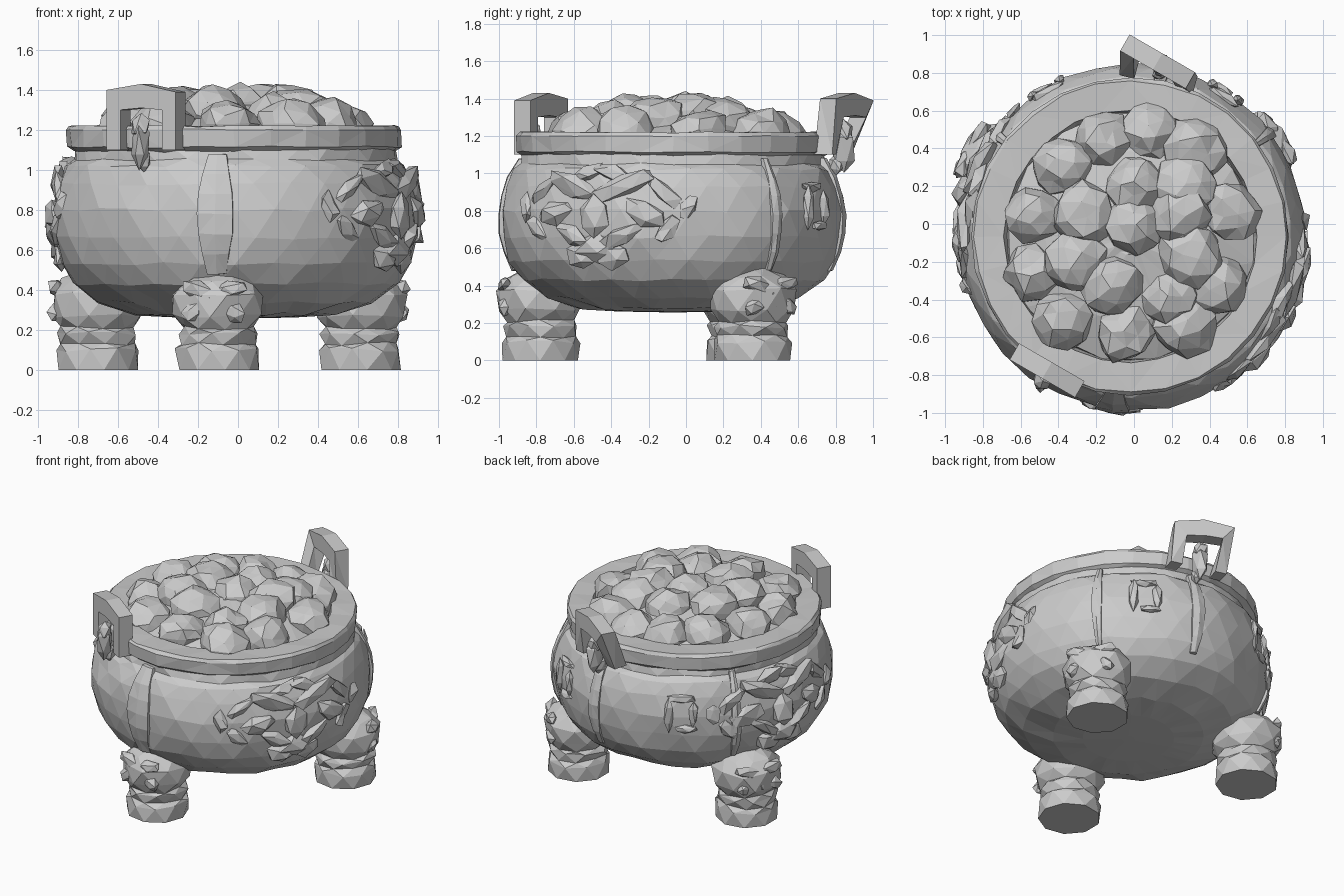
import bpy, bmesh, math, random
from mathutils import Matrix, Vector

random.seed(4)
if "Cube" in bpy.data.objects:
    bpy.data.objects.remove(bpy.data.objects["Cube"])

stone_grey = bpy.data.materials.new("stone_grey")
stone_grey.use_nodes = True
GREY = (0.6, 0.6, 0.6, 1)
stone_grey.diffuse_color = GREY
stone_grey.node_tree.nodes["Principled BSDF"].inputs["Base Color"].default_value = GREY

CX, CY = -0.01, -0.07
BODY = [(0.257, 0.04), (0.262, 0.3), (0.28, 0.5), (0.34, 0.69), (0.43, 0.81), (0.53, 0.875), (0.66, 0.91),
        (0.8, 0.918), (0.93, 0.89), (1.02, 0.85), (1.05, 0.815), (1.12, 0.80)]


def wobble(amount):
    return Vector([random.uniform(-amount, amount) for _ in range(3)])


def finish(bm, name, jitter=0.0, floor=-1.0):
    """Roughen above the floor, triangulate and turn a bmesh into a flat shaded object."""
    for v in bm.verts:
        if v.co.z > floor:
            v.co += wobble(jitter)
    bmesh.ops.triangulate(bm, faces=bm.faces, quad_method='SHORT_EDGE')
    bmesh.ops.recalc_face_normals(bm, faces=bm.faces)
    mesh = bpy.data.meshes.new(name)
    bm.to_mesh(mesh)
    bm.free()
    mesh.materials.append(stone_grey)
    obj = bpy.data.objects.new(name, mesh)
    bpy.context.collection.objects.link(obj)


def lathe(bm, profile, segments, x, y, closed=False):
    """Spin (z, radius) pairs around a vertical axis; cap the ends unless closed."""
    rings = []
    for i, (z, r) in enumerate(profile):
        turn = 0 if closed else 0.5 * (i % 2)
        angles = [math.tau * (k + turn) / segments for k in range(segments)]
        rings.append([bm.verts.new((x + r * math.cos(a), y + r * math.sin(a), z)) for a in angles])
    pairs = list(zip(rings, rings[1:]))
    if closed:
        pairs.append((rings[-1], rings[0]))
    else:
        bm.faces.new(rings[0])
        bm.faces.new(rings[-1])
    for i, (a, b) in enumerate(pairs):
        for k in range(segments):
            n = (k + 1) % segments
            if closed:
                bm.faces.new((a[k], a[n], b[n], b[k]))
            elif i % 2:
                bm.faces.new((a[k], a[n], b[n]))
                bm.faces.new((a[k], b[n], b[k]))
            else:
                bm.faces.new((a[k], a[n], b[k]))
                bm.faces.new((a[n], b[n], b[k]))


def body_radius(z):
    for (z0, r0), (z1, r1) in zip(BODY, BODY[1:]):
        if z <= z1:
            return r0 + (r1 - r0) * (z - z0) / (z1 - z0)
    return BODY[-1][1]


def on_body(angle, z, out=0.0):
    r = body_radius(z) + out
    a = math.radians(angle)
    return Vector((CX + r * math.cos(a), CY + r * math.sin(a), z))


def chunk(bm, place, size, roll=0.0, turn=0.0, detail=1):
    """Add a faceted lump; turn points its local y outwards, roll spins it in the wall."""
    matrix = (Matrix.Translation(place) @ Matrix.Rotation(math.radians(turn - 90), 4, 'Z')
              @ Matrix.Rotation(math.radians(roll), 4, 'Y') @ Matrix.Diagonal((*size, 1)))
    bmesh.ops.create_icosphere(bm, subdivisions=detail, radius=1, matrix=matrix)


# Rounded bowl
bm = bmesh.new()
lathe(bm, BODY, 30, CX, CY)
finish(bm, "bowl", 0.009, 0.27)

# Flat rim ring
bm = bmesh.new()
lathe(bm, [(1.09, 0.8), (1.115, 0.835), (1.2, 0.84), (1.22, 0.825), (1.22, 0.67), (1.09, 0.65)],
      28, -0.02, -0.065, closed=True)
finish(bm, "rim", 0.005)

# Bed under the pile
bm = bmesh.new()
lathe(bm, [(1.05, 0.66), (1.17, 0.66), (1.26, 0.45), (1.32, 0.1)], 16, -0.02, -0.07)
finish(bm, "pile_bed", 0.01)

# Domed pile of rocks, lower towards the rim
ROCKS = [(-.37, .31), (-.16, .44), (.08, .49), (.32, .39), (0, .2), (.27, .2), (-.52, .05),
         (-.26, .05), (0, -.01), (.24, .05), (.5, .07), (.29, -.16), (-.54, -.26), (-.3, -.2),
         (-.12, -.32), (-.37, -.51), (.19, -.4), (-.05, -.57), (.27, -.53), (.45, -.32)]
bm = bmesh.new()
for x, y in ROCKS:
    height = 1.295 - 0.3 * (x * x + (y + 0.07) ** 2) + random.uniform(-0.015, 0.02)
    s = random.uniform(0.155, 0.18)
    chunk(bm, (x, y, height), (s, s * random.uniform(0.9, 1.1), s * 0.85),
          random.uniform(-25, 25), random.uniform(0, 360), 2)
finish(bm, "rock_pile", 0.018)

# Three stumpy legs with a beast face on each knee
LEG = [(0, 0.205), (0.1, 0.21), (0.13, 0.185), (0.18, 0.2), (0.21, 0.185),
       (0.27, 0.225), (0.38, 0.23), (0.45, 0.17), (0.49, 0.08)]
LEGS = {"front_leg": (-0.1, -0.78), "left_leg": (0.61, 0.355), "right_leg": (-0.705, 0.31)}
for name, (x, y) in LEGS.items():
    bm = bmesh.new()
    lathe(bm, LEG, 9, x, y)
    finish(bm, name, 0.01, 0.01)
    bm = bmesh.new()
    out = Vector((x - CX, y - CY, 0)).normalized()
    side = Vector((-out.y, out.x, 0))
    turn = math.degrees(math.atan2(out.y, out.x))
    centre = Vector((x, y, 0)) + out * 0.175
    for s in (-1, 1):
        chunk(bm, centre + side * s * 0.08 + Vector((0, 0, 0.4)), (0.1, 0.045, 0.045), s * 14, turn)
        chunk(bm, centre + side * s * 0.1 + Vector((0, 0, 0.29)), (0.07, 0.04, 0.05), -s * 30, turn)
    chunk(bm, centre + Vector((0, 0, 0.32)), (0.06, 0.05, 0.08), 0, turn)
    finish(bm, name + "_face", 0.008)

# Upright ridges on the bowl wall: angle, half width
for number, (angle, half) in enumerate([(-96.5, 0.095), (37, 0.035), (80, 0.05), (143, 0.035)]):
    bm = bmesh.new()
    rows = []
    for i in range(7):
        z = 0.48 + 0.1 * i
        w = math.degrees(half * (0.55 + 0.45 * math.sin(math.pi * i / 6)) / 0.92)
        rows.append([bm.verts.new(on_body(angle + o * w, z, d))
                     for o, d in ((-1, -0.03), (-0.95, 0.014), (0, 0.024), (0.95, 0.014), (1, -0.03))])
    for a, b in zip(rows, rows[1:]):
        for k in range(4):
            bm.faces.new((a[k], a[k + 1], b[k + 1], b[k]))
    bm.faces.new(rows[0])
    bm.faces.new(rows[-1])
    finish(bm, "wall_ridge_%d" % number, 0.003)

# Carved beast masks: angle offset, height, half width, half height, depth, roll
MASK = [(10, 0.93, 0.2, 0.06, 0.045, 22), (17, 0.79, 0.13, 0.07, 0.035, -18),
        (24, 0.9, 0.13, 0.05, 0.035, -40), (9, 0.67, 0.15, 0.05, 0.045, 30),
        (6, 0.56, 0.1, 0.08, 0.05, 0), (25, 0.7, 0.1, 0.05, 0.03, 50),
        (5, 1.0, 0.13, 0.05, 0.045, -20), (32, 0.82, 0.08, 0.05, 0.025, 65)]
for name, angle in (("left_mask", -27), ("right_mask", 165)):
    bm = bmesh.new()
    for offset, z, w, h, depth, roll in MASK:
        for s in (-1, 1):
            a = angle + s * offset
            chunk(bm, on_body(a, z), (w, depth, h), s * roll, a)
    chunk(bm, on_body(angle, 0.77), (0.09, 0.065, 0.12), 0, angle)
    chunk(bm, on_body(angle, 0.6), (0.15, 0.055, 0.08), 0, angle)
    finish(bm, name, 0.014)

# Small square scrolls on the back wall
bm = bmesh.new()
for angle in (57, 120):
    for da, z, w, h in [(-5, 0.82, 0.03, 0.13), (5, 0.82, 0.03, 0.1), (0, 0.93, 0.1, 0.03), (2, 0.72, 0.08, 0.03)]:
        chunk(bm, on_body(angle + da, z), (w, 0.03, h), 0, angle + da)
finish(bm, "back_scrolls", 0.008)

# Square loop handles: an arch of paired outer and inner points, set on a foot frame and a top frame
OUTER = [(-0.2, 1.1), (-0.2, 1.39), (0, 1.43), (0.2, 1.4), (0.2, 1.1)]
INNER = [(-0.12, 1.1), (-0.12, 1.3), (0, 1.31), (0.12, 1.3), (0.12, 1.1)]


def frame(x, y, turn):
    return Matrix.Translation((x, y, 0)) @ Matrix.Rotation(math.radians(turn - 90), 4, 'Z')


HANDLES = [("front_handle", frame(-0.46, -0.775, 240), frame(-0.46, -0.775, 240)),
           ("back_handle", frame(0.13, 0.785, 75), frame(0.125, 0.86, 60))]
for name, foot, top in HANDLES:
    bm = bmesh.new()
    loops = []
    for points, d in ((OUTER, -0.05), (OUTER, 0.05), (INNER, 0.05), (INNER, -0.05)):
        loops.append([bm.verts.new((foot if z < 1.2 else top) @ Vector((u, d, z))) for u, z in points])
    for a, b in zip(loops, loops[1:] + loops[:1]):
        for k in range(len(OUTER) - 1):
            bm.faces.new((a[k], a[k + 1], b[k + 1], b[k]))
    for end in (0, -1):
        bm.faces.new([loop[end] for loop in loops])
    finish(bm, name)
    # Small figure clinging to the outer side
    bm = bmesh.new()
    for d, z, size in [(0.06, 1.13, (0.07, 0.05, 0.13)), (0.06, 1.22, (0.055, 0.05, 0.07)),
                       (0.02, 1.05, (0.045, 0.04, 0.06))]:
        chunk(bm, foot @ Vector((0, d, z)), size)
    finish(bm, name + "_figure", 0.008)
